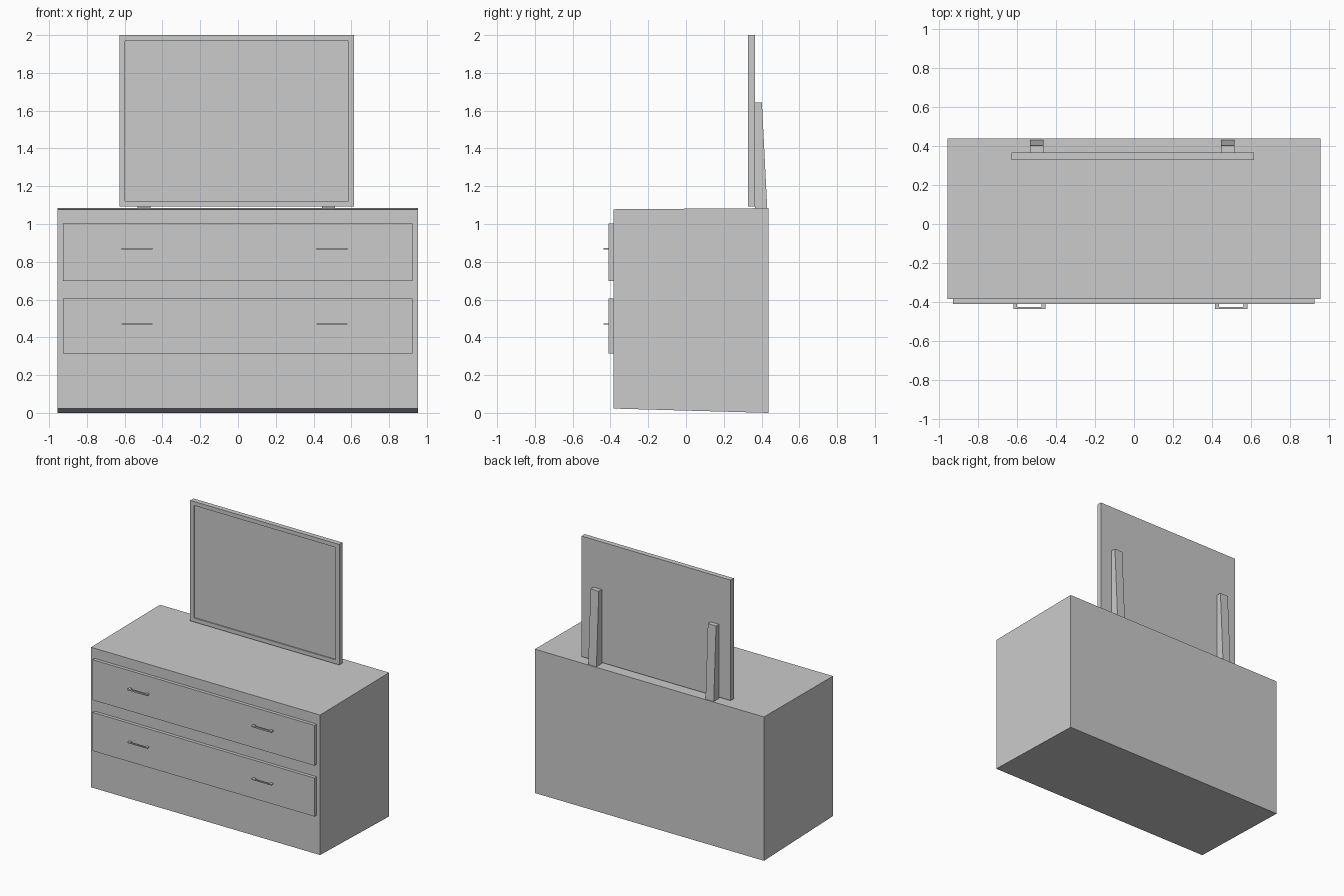
import bpy, bmesh

if "Cube" in bpy.data.objects:
    bpy.data.objects.remove(bpy.data.objects["Cube"])


def new_object(name, bm):
    bmesh.ops.recalc_face_normals(bm, faces=bm.faces)
    mesh = bpy.data.meshes.new(name)
    bm.to_mesh(mesh)
    bm.free()
    obj = bpy.data.objects.new(name, mesh)
    bpy.context.collection.objects.link(obj)
    return obj


def prism(name, profile, axis, start, end):
    """Extrude a 2D profile: axis 'x' takes (y, z) points, axis 'z' takes (x, y)."""
    bm = bmesh.new()
    place = (lambda a, b: (start, a, b)) if axis == 'x' else (lambda a, b: (a, b, start))
    face = bm.faces.new([bm.verts.new(place(a, b)) for a, b in profile])
    moved = bmesh.ops.extrude_face_region(bm, geom=[face])['geom']
    verts = [v for v in moved if isinstance(v, bmesh.types.BMVert)]
    offset = (end - start, 0, 0) if axis == 'x' else (0, 0, end - start)
    bmesh.ops.translate(bm, verts=verts, vec=offset)
    return new_object(name, bm)


def box(name, x0, x1, y0, y1, z0, z1):
    return prism(name, [(x0, y0), (x1, y0), (x1, y1), (x0, y1)], 'z', z0, z1)


# Cabinet, slightly out of level at the base and the top
prism("cabinet", [(-0.385, 0.023), (0.437, 0.0), (0.437, 1.084), (-0.385, 1.078)],
      'x', -0.956, 0.954)

# Two drawer fronts, each with a pair of U-shaped pulls
for label, z0, z1, hz, ht in (("upper", 0.698, 1.002, 0.869, 0.010),
                              ("lower", 0.315, 0.605, 0.470, 0.006)):
    box(label + "_drawer", -0.926, 0.924, -0.41, -0.384, z0, z1)
    for side, x0 in (("left", -0.618), ("right", 0.416)):
        x1 = x0 + 0.165
        outline = [(x0, -0.408), (x0, -0.436), (x1, -0.436), (x1, -0.408),
                   (x1 - 0.02, -0.408), (x1 - 0.02, -0.425),
                   (x0 + 0.02, -0.425), (x0 + 0.02, -0.408)]
        prism(f"{label}_{side}_handle", outline, 'z', hz - ht / 2, hz + ht / 2)

# Mirror with a shallow recessed glass
mirror = box("mirror", -0.628, 0.615, 0.328, 0.366, 1.092, 2.0)
bm = bmesh.new()
bm.from_mesh(mirror.data)
front = min(bm.faces, key=lambda f: f.calc_center_median().y)
bmesh.ops.inset_region(bm, faces=[front], thickness=0.043)
bmesh.ops.inset_region(bm, faces=[front], thickness=0.0, depth=-0.008)
bm.to_mesh(mirror.data)
bm.free()

# Tapered supports behind the mirror
for side, x0 in (("left", -0.532), ("right", 0.446)):
    prism(side + "_support", [(0.366, 1.082), (0.430, 1.082), (0.402, 1.642), (0.366, 1.642)],
          'x', x0, x0 + 0.068)
